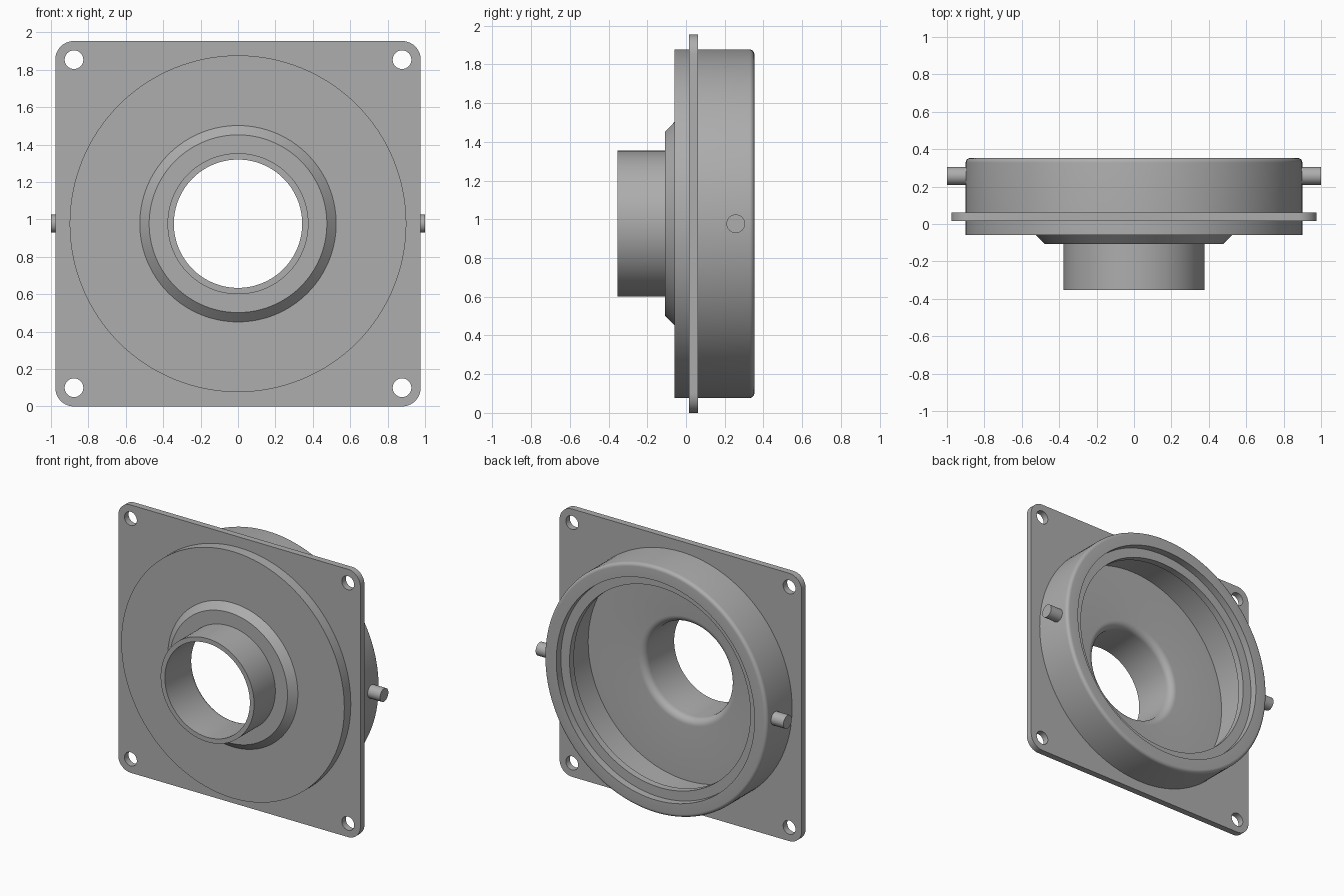
import bpy, bmesh, math
from mathutils import Matrix, Vector

CENTRE_Z = 0.977

cube = bpy.data.objects.get("Cube")
if cube:
    bpy.data.objects.remove(cube, do_unlink=True)

grey = bpy.data.materials.new("plain_grey")
grey.use_nodes = True
COLOUR = (0.42, 0.42, 0.42, 1)
grey.diffuse_color = COLOUR
grey.node_tree.nodes["Principled BSDF"].inputs["Base Color"].default_value = COLOUR


def add_object(name, mesh, smooth=True):
    obj = bpy.data.objects.new(name, mesh)
    bpy.context.collection.objects.link(obj)
    mesh.materials.clear()
    mesh.materials.append(grey)
    if smooth:
        bpy.ops.object.select_all(action="DESELECT")
        obj.select_set(True)
        bpy.context.view_layer.objects.active = obj
        bpy.ops.object.shade_smooth_by_angle(angle=math.radians(30))
    return obj


def arc(cx, cy, r, start, end, steps=6):
    """Points on an arc, angles in degrees."""
    angles = [math.radians(start + (end - start) * i / steps) for i in range(steps + 1)]
    return [(cx + r * math.cos(a), cy + r * math.sin(a)) for a in angles]


def revolve(name, profile, segments=128):
    """Turn a closed (radius, y) outline around the y axis."""
    bm = bmesh.new()
    rings = []
    for i in range(segments):
        a = math.tau * i / segments
        rings.append([bm.verts.new((r * math.cos(a), y, CENTRE_Z + r * math.sin(a)))
                      for r, y in profile])
    n = len(profile)
    for i in range(segments):
        a, b = rings[i], rings[(i + 1) % segments]
        for j in range(n):
            k = (j + 1) % n
            bm.faces.new((a[j], a[k], b[k], b[j]))
    bmesh.ops.recalc_face_normals(bm, faces=bm.faces)
    mesh = bpy.data.meshes.new(name)
    bm.to_mesh(mesh)
    bm.free()
    return add_object(name, mesh)


# Round housing: front tube, chamfered collar, drum, stepped rim, cavity
FLOOR = -0.015
housing = [(0.343, -0.353), (0.377, -0.353), (0.377, -0.108), (0.475, -0.108),
           (0.525, -0.06), (0.9, -0.06)]
housing += arc(0.875, 0.328, 0.025, 0, 90)
housing += [(0.80, 0.353), (0.80, 0.30), (0.73, 0.30), (0.73, 0.25),
            (0.80, 0.25), (0.80, FLOOR)]
housing += arc(0.393, FLOOR - 0.05, 0.05, 90, 180)
revolve("housing", housing)

# Square flange with rounded corners, bolt holes and a central opening
HALF, CORNER, BOLT = 0.977, 0.1, 0.877
outline = []
for i, (sx, sy) in enumerate([(1, 1), (-1, 1), (-1, -1), (1, -1)]):
    outline += arc(sx * (HALF - CORNER), sy * (HALF - CORNER), CORNER,
                   90 * i, 90 * i + 90, 10)
loops = [outline, arc(0, 0, 0.85, 0, 360, 96)[:-1]]
loops += [arc(sx * BOLT, sy * BOLT, 0.05, 0, 360, 32)[:-1]
          for sx in (-1, 1) for sy in (-1, 1)]
curve = bpy.data.curves.new("flange_outline", "CURVE")
curve.dimensions = "2D"
curve.fill_mode = "BOTH"
curve.extrude = 0.0235
for loop in loops:
    spline = curve.splines.new("POLY")
    spline.points.add(len(loop) - 1)
    for point, (x, y) in zip(spline.points, loop):
        point.co = (x, y, 0, 1)
    spline.use_cyclic_u = True
helper = bpy.data.objects.new("flange_outline", curve)
bpy.context.collection.objects.link(helper)
bpy.context.view_layer.update()
mesh = bpy.data.meshes.new_from_object(
    helper.evaluated_get(bpy.context.evaluated_depsgraph_get()))
bpy.data.objects.remove(helper, do_unlink=True)
mesh.transform(Matrix.Translation((0, 0.0385, CENTRE_Z)) @ Matrix.Rotation(math.pi / 2, 4, "X"))
bm = bmesh.new()
bm.from_mesh(mesh)
bmesh.ops.remove_doubles(bm, verts=bm.verts, dist=1e-5)
bmesh.ops.recalc_face_normals(bm, faces=bm.faces)
bm.to_mesh(mesh)
bm.free()
add_object("flange", mesh)

# Side pins
for side, name in ((1, "left_pin"), (-1, "right_pin")):
    bm = bmesh.new()
    bmesh.ops.create_cone(bm, cap_ends=True, segments=32, radius1=0.048, radius2=0.048,
                          depth=0.14,
                          matrix=Matrix.Translation(Vector((side * 0.93, 0.257, CENTRE_Z)))
                          @ Matrix.Rotation(math.pi / 2, 4, "Y"))
    mesh = bpy.data.meshes.new(name)
    bm.to_mesh(mesh)
    bm.free()
    add_object(name, mesh)
